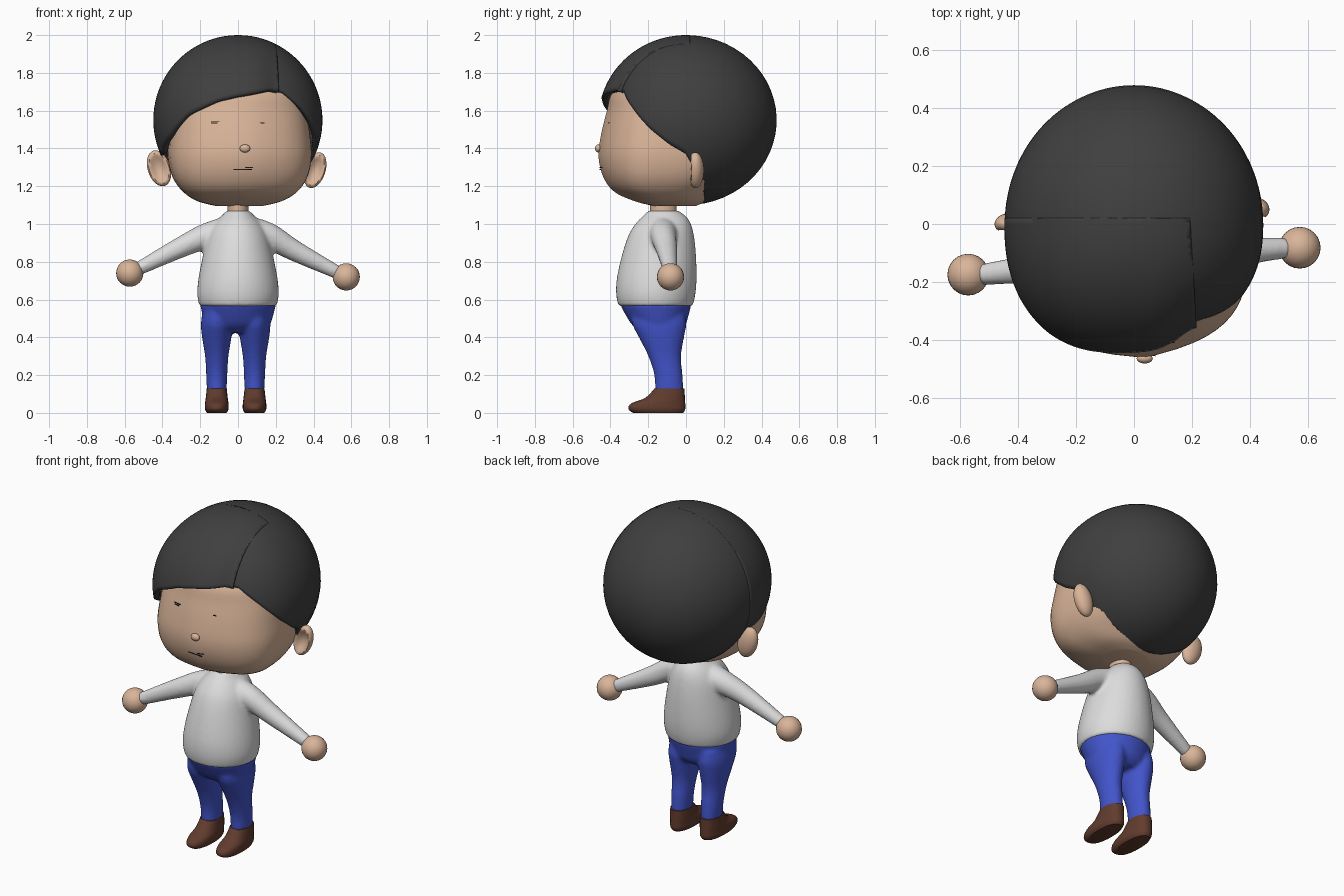
import bpy, bmesh, math
from mathutils import Matrix, Vector

if "Cube" in bpy.data.objects:
    bpy.data.objects.remove(bpy.data.objects["Cube"])


def material(name, rgb):
    m = bpy.data.materials.new(name)
    m.use_nodes = True
    m.diffuse_color = (*rgb, 1)
    bsdf = m.node_tree.nodes["Principled BSDF"]
    bsdf.inputs["Base Color"].default_value = (*rgb, 1)
    bsdf.inputs["Roughness"].default_value = 0.8
    return m


SKIN = material("skin", (0.70, 0.46, 0.32))
HAIR = material("hair charcoal", (0.05, 0.05, 0.05))
SHIRT = material("shirt white", (0.72, 0.72, 0.72))
PANTS = material("trouser blue", (0.055, 0.09, 0.6))
SHOES = material("shoe brown", (0.12, 0.045, 0.027))
INK = material("face line black", (0.01, 0.01, 0.01))


def select(*objects):
    bpy.ops.object.select_all(action='DESELECT')
    for ob in objects:
        ob.select_set(True)
    bpy.context.view_layer.objects.active = objects[0]


def finish(name, bm, mat, angle=50):
    me = bpy.data.meshes.new(name)
    bm.to_mesh(me)
    bm.free()
    me.materials.append(mat)
    ob = bpy.data.objects.new(name, me)
    bpy.context.collection.objects.link(ob)
    select(ob)
    bpy.ops.object.shade_smooth_by_angle(angle=math.radians(angle))
    return ob


def fuse(name, objects):
    """Merge overlapping closed parts into one softly blended skin."""
    select(*objects)
    bpy.ops.object.convert(target='MESH')
    bpy.ops.object.join()
    ob = bpy.context.view_layer.objects.active
    ob.name = name
    remesh = ob.modifiers.new("blend", 'REMESH')
    remesh.mode = 'VOXEL'
    remesh.voxel_size = 0.011
    soften = ob.modifiers.new("soften", 'SMOOTH')
    soften.iterations = 6
    bpy.ops.object.convert(target='MESH')
    bpy.ops.object.shade_smooth_by_angle(angle=math.radians(50))


def smooth_rows(rows, steps=4):
    """Catmull-Rom interpolation of profile rows."""
    out = []
    for i in range(len(rows) - 1):
        a, b, c, d = (rows[max(0, min(len(rows) - 1, i + k))] for k in (-1, 0, 1, 2))
        for s in range(steps):
            t = s / steps
            out.append([q + 0.5 * t * (r - p + t * (2 * p - 5 * q + 4 * r - w + t * (3 * (q - r) + w - p)))
                        for p, q, r, w in zip(a, b, c, d)])
    return out + [rows[-1]]


def loft(name, rows, mat, front=2.0, back=2.0, keel=0, yaw=0, sides=40):
    """Stack of rounded rings; each row is z, centre x, half width, front y, back y."""
    bm = bmesh.new()
    rings = []
    for z, cx, rx, yf, yb in smooth_rows(rows):
        ring = []
        for i in range(sides):
            a = math.tau * i / sides
            c, s = math.cos(a), math.sin(a)
            power = front if s < 0 else back
            x = math.copysign(abs(c) ** (2 / power), c)
            y = math.copysign(abs(s) ** (2 / power), s)
            if s < 0:  # slope the front away from its middle
                y *= 1 - keel * abs(x)
            ring.append(bm.verts.new((cx + x * rx, (yf + yb) / 2 + y * (yb - yf) / 2, z)))
        rings.append(ring)
    for lo, hi in zip(rings, rings[1:]):
        for i in range(sides):
            j = (i + 1) % sides
            bm.faces.new((lo[i], lo[j], hi[j], hi[i]))
    bm.faces.new(rings[0])
    bm.faces.new(rings[-1])
    bmesh.ops.recalc_face_normals(bm, faces=bm.faces)
    bmesh.ops.rotate(bm, verts=bm.verts, matrix=Matrix.Rotation(math.radians(yaw), 3, 'Z'))
    return finish(name, bm, mat)


def ball(name, at, size, mat, dent=0, tilt=0):
    bm = bmesh.new()
    bmesh.ops.create_uvsphere(bm, u_segments=24, v_segments=16, radius=1)
    for v in bm.verts:
        if v.co.y < 0:  # hollow the front of an ear
            v.co.y += dent * max(0, 1 - 1.5 * (v.co.x ** 2 + v.co.z ** 2))
        v.co = Vector(c * s for c, s in zip(v.co, size))
    bmesh.ops.rotate(bm, verts=bm.verts, matrix=Matrix.Rotation(math.radians(tilt), 3, 'Y'))
    bmesh.ops.translate(bm, verts=bm.verts, vec=at)
    return finish(name, bm, mat)


# Head, turned slightly to its left
head = loft("head", [
    (1.095, 0, 0.12, -0.17, 0.05), (1.12, 0, 0.22, -0.27, 0.1), (1.17, 0, 0.30, -0.38, 0.15),
    (1.25, 0, 0.355, -0.44, 0.24), (1.36, 0, 0.378, -0.465, 0.32), (1.48, 0, 0.37, -0.45, 0.34),
    (1.6, 0, 0.352, -0.42, 0.33), (1.69, 0, 0.325, -0.395, 0.31), (1.75, 0, 0.28, -0.32, 0.27),
    (1.86, 0, 0.1, -0.12, 0.1)], SKIN, front=3.3, back=2.3, keel=0.17, yaw=5, sides=48)
ball("nose", (0.037, -0.465, 1.40), (0.028, 0.017, 0.021), SKIN)
ball("right_ear", (-0.418, 0.0, 1.295), (0.06, 0.04, 0.098), SKIN, dent=1.1, tilt=-18)
ball("left_ear", (0.408, 0.05, 1.285), (0.055, 0.045, 0.098), SKIN, dent=1.1, tilt=18)
loft("neck", [(1.04, 0, 0.055, -0.19, -0.05), (1.12, 0, 0.055, -0.19, -0.05)], SKIN)

# Hairline: angle around the head (0 is the front, positive is left) and height
HAIRLINE = [(-180, 1.1), (-122, 1.11), (-106, 1.19), (-97, 1.28), (-90, 1.36), (-72, 1.37), (-52, 1.46),
            (-35, 1.58), (-14, 1.655), (0, 1.68), (24, 1.71), (33, 1.70), (46, 1.62),
            (63, 1.5), (77, 1.42), (90, 1.37), (97, 1.28), (106, 1.19), (122, 1.11), (180, 1.1)]
CENTRE, RX, RZ, BACK = 1.55, 0.447, 0.45, 0.48


def hairline(angle):
    for (a, za), (b, zb) in zip(HAIRLINE, HAIRLINE[1:]):
        if a <= angle <= b:
            return za + (zb - za) * (angle - a) / (b - a)


def hair_cap(name, front, grow=1.0, fringe=False, cols=120, rows=28, square=2.3):
    """Ellipsoid shell running from the crown down to the hairline."""
    bm = bmesh.new()
    grid = []
    for i in range(cols):
        deg = -180 + 360 * i / cols
        a = math.radians(deg)
        sa, ca = math.sin(a), math.cos(a)
        wide = 1 if ca < 0 else (abs(sa) ** square + ca ** square) ** (-1 / square)
        end = math.acos(max(-0.995, (hairline(deg) - CENTRE) / RZ))
        line = []
        for j in range(rows + 1):
            p = end * (0.01 + 0.99 * j / rows)
            x, y = RX * math.sin(p) * sa * wide, -math.sin(p) * ca * wide
            depth = BACK if y > 0 else front
            if fringe:  # roll the fringe in towards the parting
                t = max(0, min(1, (x - 0.04) / 0.15))
                depth -= 0.04 * t * t
            line.append(bm.verts.new((x * grow, y * depth * grow, CENTRE + RZ * math.cos(p))))
        grid.append(line)
    for i in range(cols):
        a, b = grid[i], grid[(i + 1) % cols]
        for j in range(rows):
            bm.faces.new((a[j], a[j + 1], b[j + 1], b[j]))
    bm.faces.new([line[0] for line in grid])
    if fringe:
        for co, no in (((0.195, 0, 0), (1, 0.06, 0)), ((0, 0.02, 0), (0, 1, 0))):
            bmesh.ops.bisect_plane(bm, geom=bm.verts[:] + bm.edges[:] + bm.faces[:],
                                   plane_co=co, plane_no=no, clear_outer=True)
    ob = finish(name, bm, HAIR)
    mod = ob.modifiers.new("thickness", 'SOLIDIFY')
    mod.thickness = 0.03
    mod.offset = -1


hair_cap("hair_back", 0.40)
hair_cap("hair_fringe", 0.463, grow=1.003, fringe=True)


def sleeve(name, points):
    cu = bpy.data.curves.new(name, 'CURVE')
    cu.dimensions = '3D'
    cu.bevel_depth = 1
    cu.bevel_resolution = 6
    cu.use_fill_caps = True
    path = smooth_rows(points)
    sp = cu.splines.new('POLY')
    sp.points.add(len(path) - 1)
    for pt, (x, y, z, r) in zip(sp.points, path):
        pt.co = (x, y, z, 1)
        pt.radius = r
    cu.materials.append(SHIRT)
    ob = bpy.data.objects.new(name, cu)
    bpy.context.collection.objects.link(ob)
    return ob


# Shirt and trousers, each blended from a trunk and two limbs
shirt = [loft("shirt_body", [
    (0.565, 0, 0.205, -0.358, 0.035), (0.63, 0, 0.216, -0.37, 0.05), (0.72, 0, 0.208, -0.365, 0.056),
    (0.85, 0, 0.182, -0.335, 0.052), (0.95, 0, 0.155, -0.3, 0.04), (1.01, 0, 0.12, -0.26, 0.022),
    (1.045, 0, 0.085, -0.225, -0.005), (1.07, 0, 0.062, -0.2, -0.04)], SHIRT)]
trousers = [loft("trouser_hips", [
    (0.425, 0, 0.12, -0.23, -0.04), (0.46, 0, 0.165, -0.28, -0.005), (0.51, 0, 0.185, -0.315, 0.012),
    (0.58, 0, 0.203, -0.352, 0.03)], PANTS)]

for side, s, hand_y, hand_z in (("right", -1, -0.175, 0.74), ("left", 1, -0.082, 0.72)):
    mid = s * 0.1 - 0.0125
    shirt.append(sleeve(side + "_sleeve", [
        (s * 0.04, -0.12, 0.96, 0.085), (s * 0.16, -0.12, 0.938, 0.07),
        (s * 0.3, (hand_y - 0.12) / 2, hand_z + 0.138, 0.056),
        (s * 0.53, hand_y, hand_z + 0.022, 0.036)]))
    ball(side + "_hand", (s * 0.573, hand_y, hand_z), (0.072, 0.072, 0.072), SKIN)
    trousers.append(loft(side + "_trouser_leg", [
        (0.11, mid, 0.052, -0.165, -0.012), (0.2, mid, 0.056, -0.168, -0.018),
        (0.3, mid, 0.062, -0.2, -0.026), (0.4, mid, 0.078, -0.25, -0.01),
        (0.47, mid, 0.084, -0.285, 0.002), (0.54, mid, 0.075, -0.29, -0.01)], PANTS, sides=28))
    loft(side + "_shoe", [
        (0.0, mid, 0.052, -0.28, -0.015), (0.02, mid, 0.062, -0.305, -0.004),
        (0.05, mid, 0.062, -0.29, -0.004), (0.08, mid, 0.058, -0.215, -0.006),
        (0.128, mid, 0.053, -0.168, -0.008)], SHOES, front=2.3, back=2.3, sides=28)
fuse("shirt", shirt)
fuse("trousers", trousers)

# Eye and mouth lines, laid on the face
bpy.context.view_layer.update()
for name, x, z, w in (("right_eye_upper_line", -0.12, 1.544, 0.045), ("right_eye_lower_line", -0.125, 1.535, 0.035),
                      ("left_eye_line", 0.13, 1.535, 0.02), ("mouth_upper_line", 0.06, 1.299, 0.04),
                      ("mouth_lower_line", 0.025, 1.288, 0.1)):
    hit, at, normal, _ = head.ray_cast(Vector((x, -2, z)), Vector((0, 1, 0)))
    bm = bmesh.new()
    bmesh.ops.create_cube(bm, size=1)
    bmesh.ops.scale(bm, verts=bm.verts, vec=(w, 0.005, 0.005))
    turn = math.atan2(normal.x, -normal.y)
    bmesh.ops.rotate(bm, verts=bm.verts, matrix=Matrix.Rotation(turn, 3, 'Z'))
    bmesh.ops.translate(bm, verts=bm.verts, vec=at)
    finish(name, bm, INK, angle=30)
